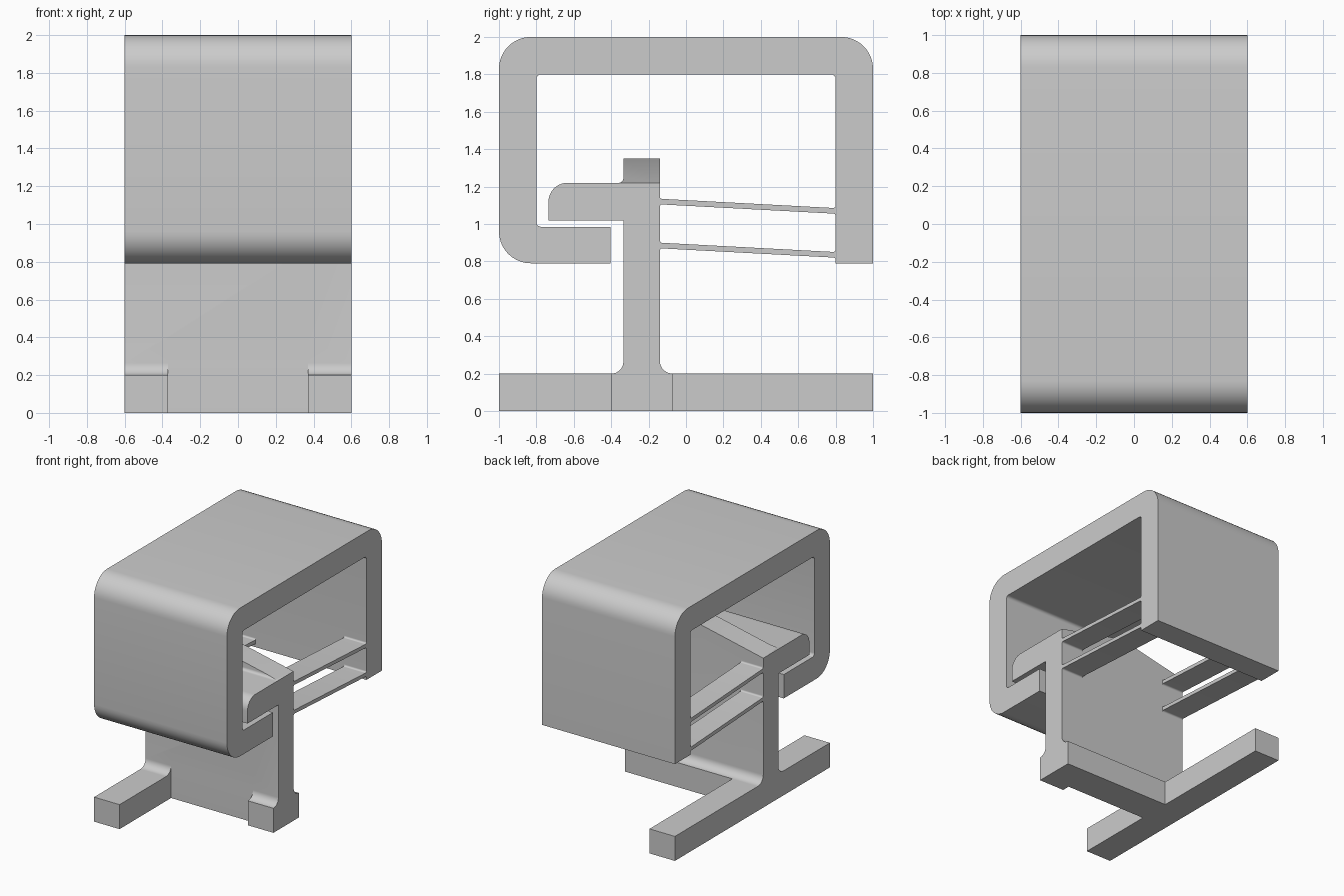
import bpy, bmesh, math
from mathutils import Vector

cube = bpy.data.objects.get("Cube")
if cube:
    bpy.data.objects.remove(cube, do_unlink=True)

grey = bpy.data.materials.new("plain_grey")
grey.use_nodes = True
colour = (0.6, 0.6, 0.6, 1)
grey.diffuse_color = colour
grey.node_tree.nodes["Principled BSDF"].inputs["Base Color"].default_value = colour

HALF = 0.6      # half the width of the whole part
INNER = 0.37    # inner edge of the feet


def rounded(corners, steps=10):
    """Turn (a, b, radius) corners into an outline with arcs."""
    out = []
    for i, c in enumerate(corners):
        p = Vector(c[:2])
        if len(c) == 2:
            out.append(p)
            continue
        u = (Vector(corners[i - 1][:2]) - p).normalized()
        v = (Vector(corners[(i + 1) % len(corners)][:2]) - p).normalized()
        half = u.angle(v) / 2
        centre = p + (u + v).normalized() * c[2] / math.sin(half)
        start = p + u * c[2] / math.tan(half) - centre
        end = p + v * c[2] / math.tan(half) - centre
        sweep = start.angle(end)
        for k in range(steps + 1):
            t = k / steps
            out.append(centre + (start * math.sin((1 - t) * sweep)
                                 + end * math.sin(t * sweep)) / math.sin(sweep))
    return out


def extrude(name, corners, lo, hi, axis="x"):
    """Extrude a (y, z) outline along x, or an (x, z) outline along y."""
    bm = bmesh.new()
    place = (lambda p: (lo, p.x, p.y)) if axis == "x" else (lambda p: (p.x, lo, p.y))
    face = bm.faces.new([bm.verts.new(place(p)) for p in rounded(corners)])
    new = bmesh.ops.extrude_face_region(bm, geom=[face])["geom"]
    shift = Vector((hi - lo, 0, 0)) if axis == "x" else Vector((0, hi - lo, 0))
    bmesh.ops.translate(bm, vec=shift, verts=[g for g in new if isinstance(g, bmesh.types.BMVert)])
    bmesh.ops.recalc_face_normals(bm, faces=bm.faces)
    mesh = bpy.data.meshes.new(name)
    bm.to_mesh(mesh)
    bm.free()
    obj = bpy.data.objects.new(name, mesh)
    bpy.context.collection.objects.link(obj)
    mesh.materials.append(grey)
    return obj


def select(obj):
    bpy.ops.object.select_all(action="DESELECT")
    obj.select_set(True)
    bpy.context.view_layer.objects.active = obj


def cut(obj, cutter):
    mod = obj.modifiers.new("cut", "BOOLEAN")
    mod.operation = "DIFFERENCE"
    mod.solver = "EXACT"
    mod.object = cutter
    select(obj)
    bpy.ops.object.modifier_apply(modifier=mod.name)
    bpy.data.objects.remove(cutter, do_unlink=True)


def box_outline(a0, a1, b0, b1):
    return [(a0, b0), (a1, b0), (a1, b1), (a0, b1)]


parts = []

# Hooked outer frame
parts.append(extrude("hooked_frame", [
    (-0.405, 0.79), (-1, 0.79, 0.17), (-1, 2, 0.17), (1, 2, 0.17), (1, 0.79),
    (0.8, 0.79), (0.8, 1.8, 0.025), (-0.8, 1.8, 0.025), (-0.8, 0.985, 0.025),
    (-0.405, 0.985)], -HALF, HALF))

# Upright wall with catch ledge, foot and fillets
wall = extrude("upright_wall", [
    (-0.4, 0), (-0.07, 0), (-0.07, 0.2), (-0.14, 0.2, 0.069), (-0.14, 1.35),
    (-0.335, 1.35), (-0.335, 1.22, 0.025), (-0.735, 1.22, 0.1), (-0.735, 1.02),
    (-0.335, 1.02), (-0.335, 0.2, 0.064), (-0.4, 0.2)], -HALF, HALF)

# Flush front between the feet, and gabled wall top
cut(wall, extrude("foot_cutter", box_outline(-0.6, -0.335, -0.1, 0.4), -INNER, INNER))
low = 1.35 - 0.13 * 0.7 / HALF
cut(wall, extrude("gable_cutter", [
    (0, 1.35), (0.7, low), (0.7, 1.5), (-0.7, 1.5), (-0.7, low)], -0.5, 0, "y"))
parts.append(wall)

# Long foot, in front of and behind the wall
parts.append(extrude("front_foot", box_outline(-1, -0.4, 0, 0.2), -HALF, -INNER))
parts.append(extrude("back_foot", box_outline(-0.07, 1, 0, 0.2), -HALF, -INNER))

# Four thin leaf springs, flared at both ends
for side, x in (("right", -HALF), ("left", HALF - 0.2)):
    for level, z in (("lower", 0.87), ("upper", 1.105)):
        top, end, f = z + 0.03, z - 0.05, 0.015
        parts.append(extrude(f"{side}_{level}_spring", [
            (-0.14, z - f), (-0.14, z, f * 0.9), (0.8, end, f * 0.9), (0.8, end - f),
            (0.8, end + 0.03 + f), (0.8, end + 0.03, f * 0.9),
            (-0.14, top, f * 0.9), (-0.14, top + f)], x, x + 0.2))

# Smooth rounded corners, sharp edges elsewhere
for obj in parts:
    select(obj)
    bpy.ops.object.shade_smooth_by_angle(angle=math.radians(30))
